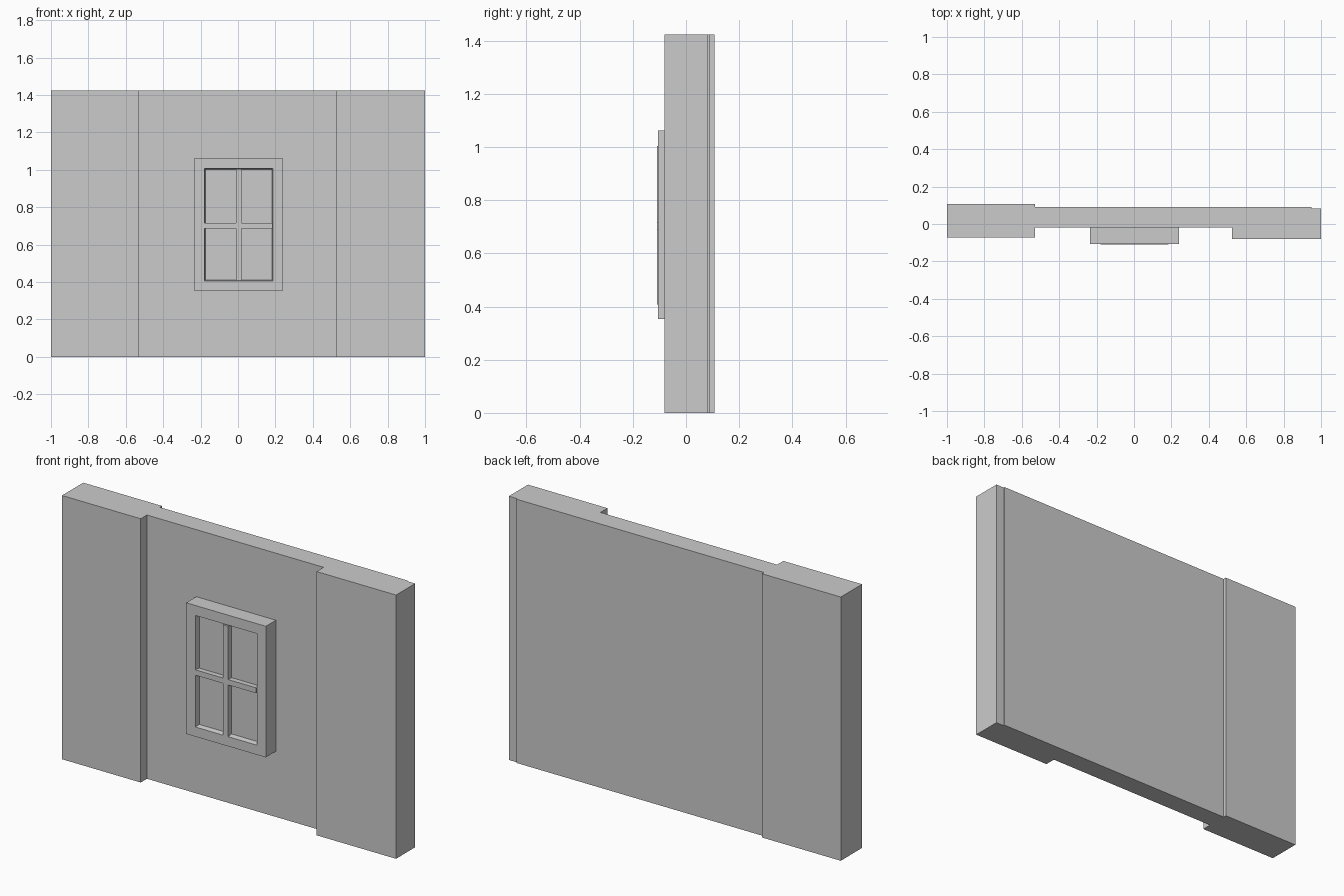
import bpy, bmesh
from mathutils import Vector

if "Cube" in bpy.data.objects:
    bpy.data.objects.remove(bpy.data.objects["Cube"])

HEIGHT = 1.424


def make_object(name, bm):
    bmesh.ops.recalc_face_normals(bm, faces=bm.faces)
    mesh = bpy.data.meshes.new(name)
    bm.to_mesh(mesh)
    bm.free()
    obj = bpy.data.objects.new(name, mesh)
    bpy.context.collection.objects.link(obj)
    return obj


def box(bm, x, y, z):
    verts = bmesh.ops.create_cube(bm, size=1)["verts"]
    for v in verts:
        v.co = Vector([r[0] if c < 0 else r[1] for c, r in zip(v.co, (x, y, z))])


# Wall with two pilasters: plan outline extruded upward
plan = [(-1, -0.073), (-0.53, -0.073), (-0.53, -0.02), (0.525, -0.02),
        (0.525, -0.08), (1, -0.08), (1, 0.083), (0.95, 0.083),
        (0.95, 0.09), (-0.53, 0.09), (-0.53, 0.108), (-1, 0.108)]
bm = bmesh.new()
base = bm.faces.new([bm.verts.new((x, y, 0)) for x, y in plan])
top = bmesh.ops.extrude_face_region(bm, geom=[base], use_keep_orig=True)["geom"]
bmesh.ops.translate(bm, vec=(0, 0, HEIGHT),
                    verts=[g for g in top if isinstance(g, bmesh.types.BMVert)])
make_object("wall", bm)

# Window frame: nested rectangles bridged front to back, with a sunken pane
rings = [(-0.235, 0.24, -0.015, 0.354, 1.062),
         (-0.235, 0.24, -0.106, 0.354, 1.062),
         (-0.18, 0.187, -0.106, 0.406, 1.008),
         (-0.174, 0.181, -0.081, 0.412, 1.002)]
bm = bmesh.new()
loops = [[bm.verts.new(p) for p in ((x0, y, z0), (x1, y, z0), (x1, y, z1), (x0, y, z1))]
         for x0, x1, y, z0, z1 in rings]
for a, b in zip(loops, loops[1:]):
    for i in range(4):
        j = (i + 1) % 4
        bm.faces.new((a[i], a[j], b[j], b[i]))
bm.faces.new(loops[0])
bm.faces.new(loops[-1])
make_object("window_frame", bm)

# Glazing bars crossing the opening, slightly proud of the frame
for name, x, z in (("vertical_bar", (-0.012, 0.018), (0.408, 1.004)),
                   ("horizontal_bar", (-0.178, 0.185), (0.687, 0.716))):
    bm = bmesh.new()
    box(bm, x, (-0.109, -0.079), z)
    make_object(name, bm)
